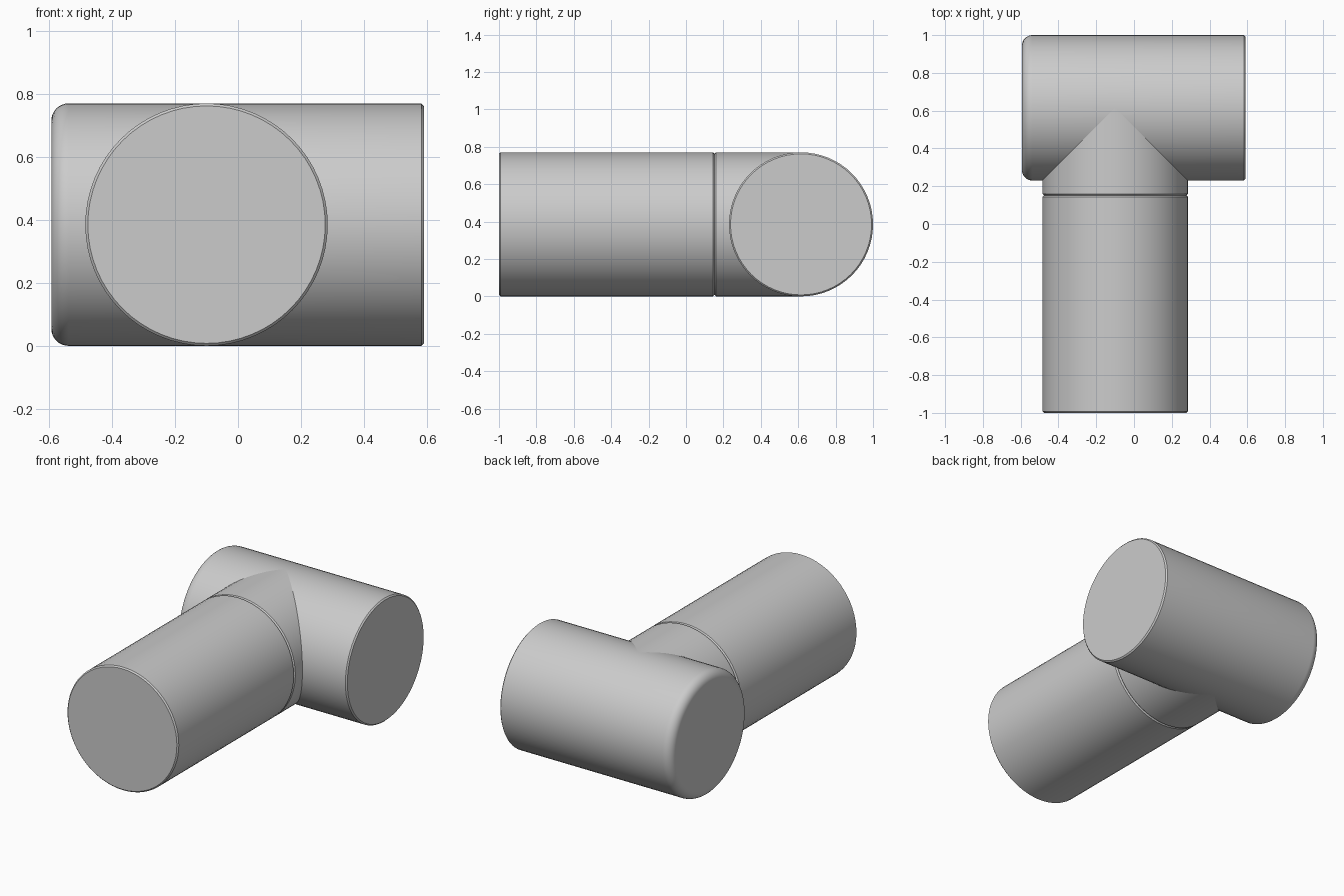
import bpy, bmesh, math
from mathutils import Matrix

cube = bpy.data.objects.get("Cube")
if cube:
    bpy.data.objects.remove(cube, do_unlink=True)

R = 0.385      # shared pipe radius
SEAM = 0.152   # joint between neck and branch pipe
BEVEL = 0.008
SIDES = 64

grey = bpy.data.materials.new("pipe grey")
grey.use_nodes = True
colour = (0.6, 0.6, 0.6, 1)
grey.diffuse_color = colour
grey.node_tree.nodes["Principled BSDF"].inputs["Base Color"].default_value = colour


def rounded(start, end, r0, r1, steps0=1, steps1=1, radius=R):
    """Profile of (radius, height) with a rounded edge at each end."""
    pts = []
    for i in range(steps0 + 1):
        a = math.pi / 2 * i / steps0
        pts.append((radius - r0 + r0 * math.sin(a), start + r0 - r0 * math.cos(a)))
    for i in range(steps1 + 1):
        a = math.pi / 2 * i / steps1
        pts.append((radius - r1 + r1 * math.cos(a), end - r1 + r1 * math.sin(a)))
    return pts


def lathe(name, profile, matrix):
    """Closed solid turned about local z, then placed by the matrix."""
    bm = bmesh.new()
    rings = []
    for r, h in profile:
        rings.append([bm.verts.new((r * math.cos(a), r * math.sin(a), h))
                      for a in (math.tau * i / SIDES for i in range(SIDES))])
    for low, high in zip(rings, rings[1:]):
        for i in range(SIDES):
            j = (i + 1) % SIDES
            bm.faces.new((low[i], low[j], high[j], high[i]))
    bm.faces.new(rings[0][::-1])
    bm.faces.new(rings[-1])
    bm.transform(matrix)
    bmesh.ops.recalc_face_normals(bm, faces=bm.faces)
    mesh = bpy.data.meshes.new(name)
    bm.to_mesh(mesh)
    bm.free()
    mesh.materials.append(grey)
    obj = bpy.data.objects.new(name, mesh)
    bpy.context.collection.objects.link(obj)
    bpy.ops.object.select_all(action='DESELECT')
    obj.select_set(True)
    bpy.context.view_layer.objects.active = obj
    bpy.ops.object.shade_smooth_by_angle(angle=math.radians(30))
    return obj


along_x = Matrix.Translation((0, 0.615, R)) @ Matrix.Rotation(math.pi / 2, 4, 'Y')
along_y = Matrix.Translation((-0.1, 0, R)) @ Matrix.Rotation(-math.pi / 2, 4, 'X')

# Cross pipe: softly rounded on its right end, fine edge on its left
lathe("cross_pipe", rounded(-0.593, 0.59, 0.055, BEVEL, steps0=8), along_x)

# Neck growing out of the cross pipe, ending on its axis
lathe("neck", rounded(SEAM, 0.615, BEVEL, 0.001), along_y)

# Branch pipe meeting the neck at a thin grooved seam
lathe("branch_pipe", rounded(-1.0, SEAM, BEVEL, BEVEL), along_y)
